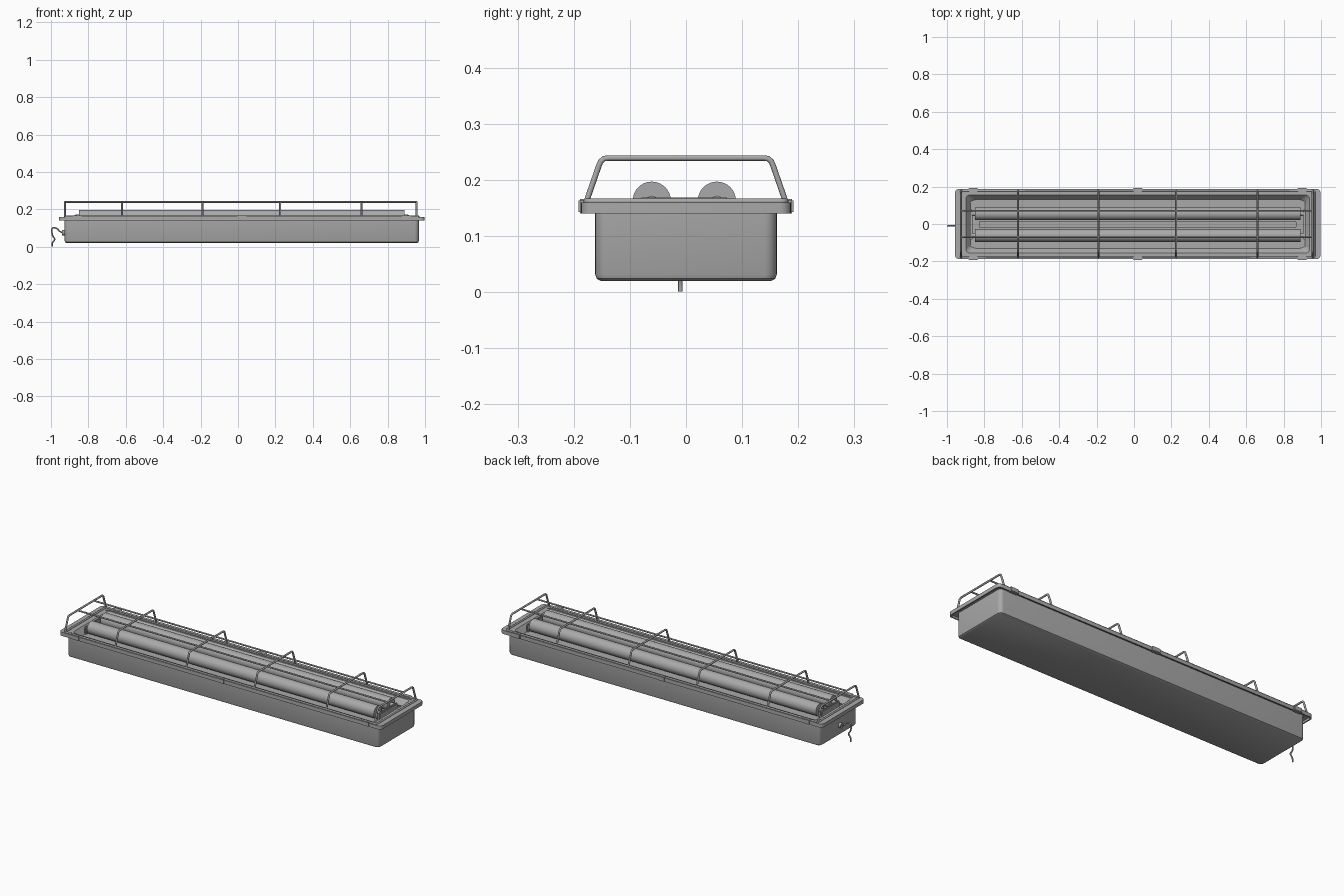
import bpy, bmesh, math
from mathutils import Vector

if "Cube" in bpy.data.objects:
    bpy.data.objects.remove(bpy.data.objects["Cube"], do_unlink=True)

grey = bpy.data.materials.new("plain grey")
grey.use_nodes = True
COLOUR = (0.4, 0.4, 0.4, 1)
grey.diffuse_color = COLOUR
grey.node_tree.nodes["Principled BSDF"].inputs["Base Color"].default_value = COLOUR

CX = 0.02  # middle of the fixture along its length


def finish(bm, name):
    bmesh.ops.recalc_face_normals(bm, faces=bm.faces)
    mesh = bpy.data.meshes.new(name)
    bm.to_mesh(mesh)
    bm.free()
    obj = bpy.data.objects.new(name, mesh)
    bpy.context.collection.objects.link(obj)
    mesh.materials.append(grey)
    bpy.ops.object.select_all(action='DESELECT')
    obj.select_set(True)
    bpy.context.view_layer.objects.active = obj
    bpy.ops.object.shade_smooth_by_angle(angle=math.radians(35))
    return obj


def rounded_rect(hx, hy, r, steps=5):
    pts = []
    for sx, sy, start in ((1, 1, 0), (-1, 1, 90), (-1, -1, 180), (1, -1, 270)):
        for i in range(steps + 1):
            a = math.radians(start + 90 * i / steps)
            pts.append((CX + sx * (hx - r) + r * math.cos(a), sy * (hy - r) + r * math.sin(a)))
    return pts


def loft(name, levels, cap_first=False, cap_last=False, closed=False):
    """Skin a stack of rounded rectangles given as (half x, half y, radius, z)."""
    bm = bmesh.new()
    rings = [[bm.verts.new((x, y, z)) for x, y in rounded_rect(hx, hy, r)]
             for hx, hy, r, z in levels]
    pairs = list(zip(rings, rings[1:])) + ([(rings[-1], rings[0])] if closed else [])
    for a, b in pairs:
        for i in range(len(a)):
            j = (i + 1) % len(a)
            bm.faces.new((a[i], a[j], b[j], b[i]))
    if cap_first:
        bm.faces.new(rings[0])
    if cap_last:
        bm.faces.new(rings[-1])
    return finish(bm, name)


def box(name, centre, size, bevel=0.0):
    bm = bmesh.new()
    bmesh.ops.create_cube(bm, size=1)
    for v in bm.verts:
        v.co = Vector(a * b for a, b in zip(v.co, size)) + Vector(centre)
    if bevel:
        bmesh.ops.bevel(bm, geom=bm.edges[:], offset=bevel, segments=2, affect='EDGES')
    return finish(bm, name)


def rod_x(name, x0, x1, y, z, r, sides=32):
    bm = bmesh.new()
    bmesh.ops.create_cone(bm, cap_ends=True, segments=sides, radius1=r, radius2=r, depth=x1 - x0)
    for v in bm.verts:
        v.co = Vector(((x0 + x1) / 2 + v.co.z, y + v.co.x, z + v.co.y))
    return finish(bm, name)


def wire(name, pts, r, cyclic=False, smooth=False):
    curve = bpy.data.curves.new(name, 'CURVE')
    curve.dimensions = '3D'
    curve.bevel_depth = r
    curve.bevel_resolution = 2
    curve.use_fill_caps = True
    spline = curve.splines.new('NURBS' if smooth else 'POLY')
    spline.points.add(len(pts) - 1)
    for p, co in zip(spline.points, pts):
        p.co = (*co, 1)
    spline.use_cyclic_u = cyclic
    if smooth:
        spline.order_u = 3
        spline.use_endpoint_u = True
    obj = bpy.data.objects.new(name, curve)
    bpy.context.collection.objects.link(obj)
    curve.materials.append(grey)
    return obj


# Housing, rim with a downturned lip, and sloped reflector tray
loft("housing", [(0.937, 0.152, 0.015, 0.02), (0.944, 0.159, 0.02, 0.024),
                 (0.947, 0.162, 0.022, 0.032), (0.947, 0.162, 0.022, 0.155)], cap_first=True)
loft("rim", [(0.947, 0.162, 0.022, 0.152), (0.97, 0.181, 0.02, 0.152), (0.97, 0.181, 0.02, 0.14),
             (0.977, 0.187, 0.02, 0.14), (0.977, 0.187, 0.02, 0.16), (0.93, 0.162, 0.02, 0.16)],
     closed=True)
loft("reflector_tray", [(0.935, 0.164, 0.02, 0.157), (0.918, 0.155, 0.02, 0.157),
                        (0.895, 0.13, 0.03, 0.125)], cap_last=True)

# Tubes, their pins and end holders
for side, y in (("front", -0.061), ("back", 0.055)):
    rod_x(side + "_tube", -0.85, 0.89, y, 0.163, 0.034)
    rod_x(side + "_tube_pins", -0.868, 0.908, y, 0.16, 0.012, 16)
for end, x in (("right", -0.87), ("left", 0.91)):
    box(end + "_lamp_holder", (x, -0.003, 0.147), (0.014, 0.16, 0.044), 0.004)
box("ballast_cover", (CX, -0.003, 0.135), (1.7, 0.036, 0.022), 0.004)

# Shallow ribs along the ends of the tray
for y in (-0.118, 0.118):
    for x in (-0.82, 0.86):
        box("tray_rib", (x, y, 0.128), (0.14, 0.012, 0.008), 0.003)

# Wire guard: base frame, hoops and long bars
wire("guard_base", [(x, y, 0.162) for x, y in rounded_rect(0.945, 0.178, 0.01)], 0.005, cyclic=True)
half_hoop = [(0.178, 0.16), (0.155, 0.226), (0.152, 0.233), (0.146, 0.238), (0.138, 0.239)]
hoop = half_hoop + [(-y, z) for y, z in reversed(half_hoop)]
for x in (-0.925, -0.62, -0.19, 0.225, 0.66, 0.955):
    wire("guard_hoop", [(x, y, z) for y, z in hoop], 0.005)
for y in (-0.07, 0.07):
    wire("guard_bar", [(-0.925, y, 0.239), (0.955, y, 0.239)], 0.0045)

# Clips holding the guard to the rim
for y in (-0.182, 0.182):
    for x in (-0.86, CX, 0.9):
        box("rim_clip", (x, y, 0.153), (0.05, 0.02, 0.026), 0.003)

# Power lead and its gland
rod_x("lead_gland", -0.94, -0.92, -0.01, 0.075, 0.014, 20)
wire("power_lead", [(-0.925, -0.01, 0.075), (-0.95, -0.01, 0.076), (-0.968, -0.01, 0.1),
                    (-0.997, -0.01, 0.103), (-0.994, -0.01, 0.06), (-0.976, -0.01, 0.04),
                    (-0.995, -0.01, 0.022), (-0.994, -0.01, 0.001)], 0.004, smooth=True)
